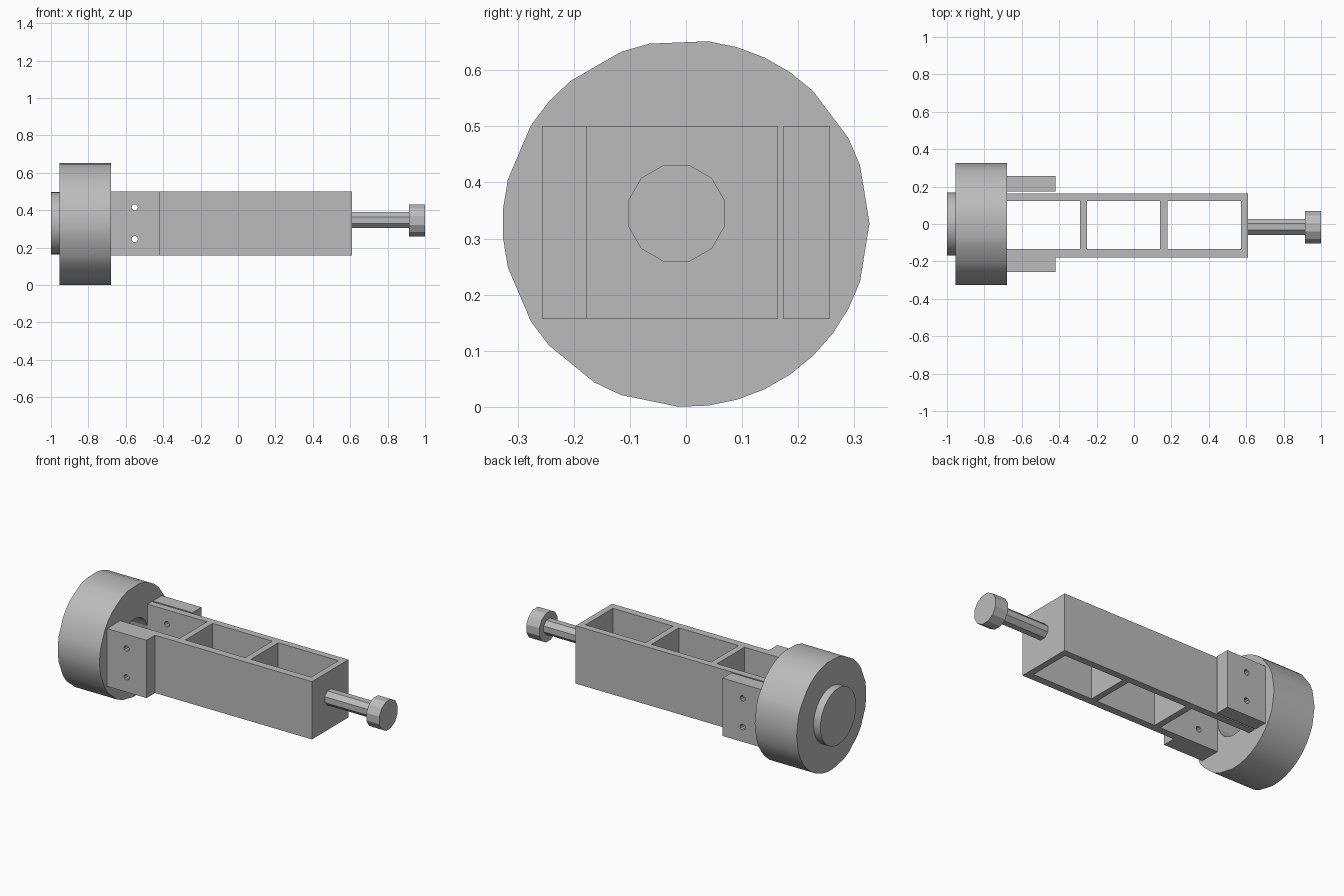
import bpy, bmesh
from math import pi, cos, sin, radians

cube = bpy.data.objects.get("Cube")
if cube:
    bpy.data.objects.remove(cube, do_unlink=True)

grey = bpy.data.materials.new("plain_grey")
grey.use_nodes = True
colour = (0.5, 0.5, 0.5, 1)
grey.diffuse_color = colour
grey.node_tree.nodes["Principled BSDF"].inputs["Base Color"].default_value = colour

BOTTOM, TOP = 0.157, 0.5


def finish(name, bm, smooth=False):
    bmesh.ops.recalc_face_normals(bm, faces=bm.faces)
    mesh = bpy.data.meshes.new(name)
    bm.to_mesh(mesh)
    bm.free()
    mesh.materials.append(grey)
    ob = bpy.data.objects.new(name, mesh)
    bpy.context.collection.objects.link(ob)
    if smooth:
        bpy.ops.object.select_all(action="DESELECT")
        ob.select_set(True)
        bpy.context.view_layer.objects.active = ob
        bpy.ops.object.shade_smooth_by_angle(angle=radians(40))
    return ob


def extrude(name, outline, offset, smooth=False):
    """Extrude a closed outline of points along an offset vector."""
    bm = bmesh.new()
    face = bm.faces.new([bm.verts.new(p) for p in outline])
    made = bmesh.ops.extrude_face_region(bm, geom=[face])["geom"]
    verts = [v for v in made if isinstance(v, bmesh.types.BMVert)]
    bmesh.ops.translate(bm, verts=verts, vec=offset)
    return finish(name, bm, smooth)


def ring_points(x, y, z, r, sides, turn=0.0, skip=()):
    return [(x, y + r * cos(2 * pi * (i + turn) / sides),
             z + r * sin(2 * pi * (i + turn) / sides))
            for i in range(sides) if i not in skip]


def rod(name, x0, x1, y, z, r, sides, turn=0.0, skip=(), smooth=False):
    return extrude(name, ring_points(x0, y, z, r, sides, turn, skip),
                   (x1 - x0, 0, 0), smooth)


def block(name, x0, x1, y0, y1):
    outline = [(x0, y0, BOTTOM), (x1, y0, BOTTOM), (x1, y1, BOTTOM), (x0, y1, BOTTOM)]
    return extrude(name, outline, (0, 0, TOP - BOTTOM))


def cut(ob, cutter):
    """Subtract a cutter and bake the result."""
    cutter.hide_render = True
    mod = ob.modifiers.new("cut", "BOOLEAN")
    mod.operation = "DIFFERENCE"
    mod.solver = "EXACT"
    mod.object = cutter
    bpy.context.view_layer.objects.active = ob
    bpy.ops.object.modifier_apply(modifier=mod.name)
    bpy.data.objects.remove(cutter, do_unlink=True)


# Wheel with a slightly irregular rim, a central bore and an end cap
wheel = rod("wheel", -0.955, -0.68, 0, 0.327, 0.327, 39,
            skip=(1, 4, 10, 13, 17, 22, 25, 28, 38), smooth=True)
cut(wheel, rod("bore_cutter", -0.9, -0.6, 0, 0.33, 0.13, 20))
rod("wheel_cap", -1, -0.95, 0, 0.33, 0.168, 28, smooth=True)

# Open frame: a solid beam with three bays cut right through
frame = block("frame", -0.68, 0.61, -0.178, 0.164)
for x0, x1 in ((-0.8, -0.29), (-0.252, 0.14), (0.178, 0.573)):
    bay = block("bay_cutter", x0, x1, -0.133, 0.123)
    bay.scale.z = 3
    bay.location.z = -0.66
    cut(frame, bay)

# Mounting blocks on either side of the frame
front_block = block("front_mounting_block", -0.68, -0.42, -0.257, -0.178)
back_block = block("back_mounting_block", -0.68, -0.42, 0.173, 0.257)

# Bolt holes through blocks and frame
for part in (frame, front_block, back_block):
    for z in (0.245, 0.415):
        outline = [(-0.552 + 0.017 * cos(i * pi / 5), -0.5, z + 0.017 * sin(i * pi / 5))
                   for i in range(10)]
        cut(part, extrude("bolt_cutter", outline, (0, 1, 0)))

# Adjusting screw: shaft and head
rod("screw_shaft", 0.6, 0.92, -0.015, 0.347, 0.046, 8, turn=0.5)
rod("screw_head", 0.915, 1, -0.017, 0.345, 0.089, 12, turn=0.5)
